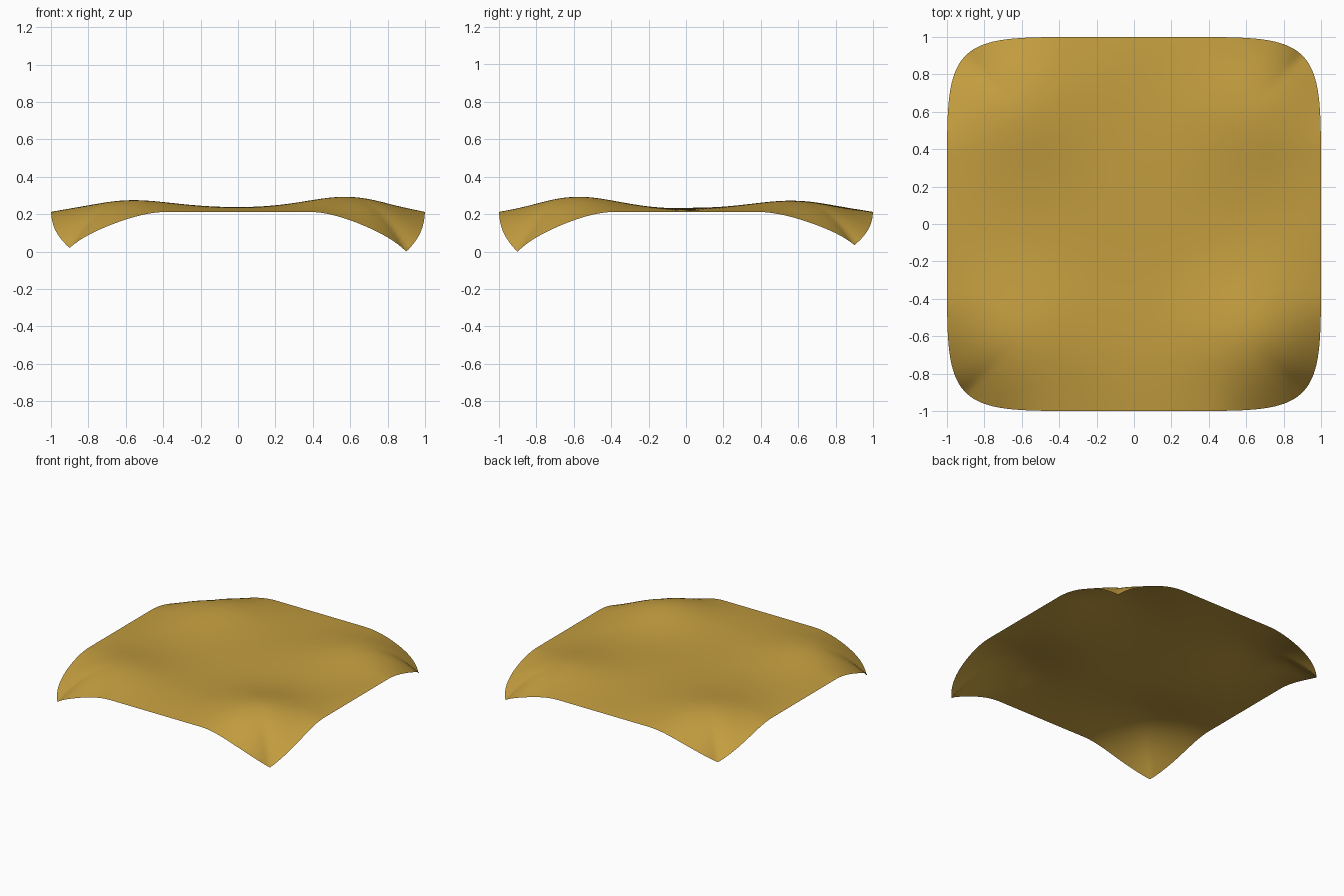
import bpy, bmesh
from math import exp, sin

if "Cube" in bpy.data.objects:
    bpy.data.objects.remove(bpy.data.objects["Cube"])

N = 72          # grid cells per side
P = 6.6         # roundness of the outline in plan

# per corner: (x sign, y sign) -> (droop strength, hump height)
CORNERS = {(1, -1): (0.150, 0.073), (-1, -1): (0.136, 0.052),
           (1, 1): (0.125, 0.050), (-1, 1): (0.121, 0.050)}


def smoothstep(a, b, v):
    u = max(0.0, min(1.0, (v - a) / (b - a)))
    return u * u * (3 - 2 * u)


def cloth_point(s, t):
    a, b = abs(s), abs(t)
    # pull the square's corners in to a rounded outline
    m = max(a, b)
    f = 1.0
    if m > 1e-4:
        k = ((a / m) ** P + (b / m) ** P) ** (-1 / P)
        f = 1 + (k - 1) * m ** 4
    # level sheet, slightly raised in the middle
    inside = (1 - a ** 6) * (1 - b ** 6)
    z = 0.212 + 0.018 * inside
    # a soft hump inside each corner
    for (cx, cy), (_, hump) in CORNERS.items():
        d2 = (s - 0.62 * cx) ** 2 + (t - 0.62 * cy) ** 2
        z += hump * inside * exp(-d2 / 0.1225)
    # gentle wrinkles
    z += 0.003 * inside * (sin(5 * s + 3 * t * t + 1) + sin(6 * t - 3 * s * s))
    # hanging corner
    droop = CORNERS[(1 if s >= 0 else -1, 1 if t >= 0 else -1)][0]
    z -= droop * smoothstep(0.38, 1, a) * smoothstep(0.38, 1, b) * (a ** 8 + b ** 8) ** 0.5
    return s * f, t * f, max(z, 0.0)


# draped cloth sheet
bm = bmesh.new()
bmesh.ops.create_grid(bm, x_segments=N, y_segments=N, size=1)
for v in bm.verts:
    v.co = cloth_point(max(-1, min(1, v.co.x)), max(-1, min(1, v.co.y)))
for face in bm.faces:
    face.smooth = True
mesh = bpy.data.meshes.new("draped_cloth")
bm.to_mesh(mesh)
bm.free()
cloth = bpy.data.objects.new("draped_cloth", mesh)
bpy.context.collection.objects.link(cloth)

# golden fabric
mat = bpy.data.materials.new("golden_fabric")
mat.diffuse_color = (0.55, 0.34, 0.05, 1)
mat.use_nodes = True
mat.node_tree.nodes["Principled BSDF"].inputs["Base Color"].default_value = mat.diffuse_color
mesh.materials.append(mat)
